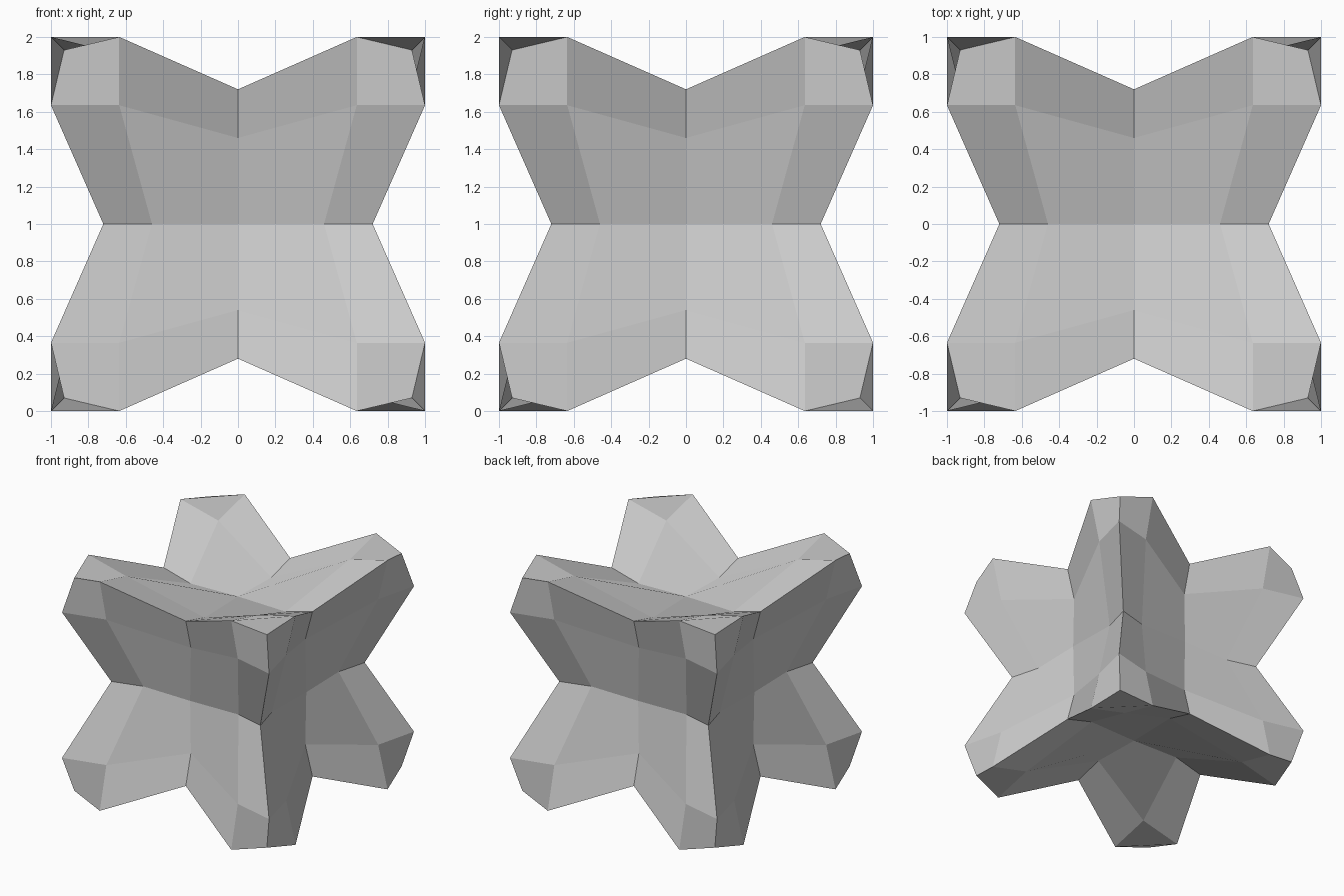
import bpy, bmesh
from math import copysign

if "Cube" in bpy.data.objects:
    bpy.data.objects.remove(bpy.data.objects["Cube"])

# Grid points of a 4x4-per-side cube (largest, middle, smallest coordinate)
# mapped to the eight-armed star; all other points follow by symmetry.
SHAPE = {
    (2, 2, 2): (0.93, 0.93, 0.93),    # arm tip
    (2, 2, 1): (1.00, 1.00, 0.635),   # arm end corners
    (2, 1, 1): (0.91, 0.635, 0.635),  # arm root on each side
    (2, 2, 0): (0.72, 0.72, 0.0),     # notch between two arms
    (2, 1, 0): (0.65, 0.46, 0.0),     # valley beside the notch
    (2, 0, 0): (0.66, 0.0, 0.0),      # dished side centre
}

# Subdivided cube
bm = bmesh.new()
bmesh.ops.create_cube(bm, size=4)
bmesh.ops.subdivide_edges(bm, edges=bm.edges[:], cuts=3, use_grid_fill=True)

# Pull every vertex into the star shape, then stand it on the floor
for v in bm.verts:
    levels = [round(abs(c)) for c in v.co]
    key = tuple(sorted(levels, reverse=True))
    size = dict(zip(key, SHAPE[key]))
    v.co = [copysign(size[n], c) for n, c in zip(levels, v.co)]
    v.co.z += 1.0

bmesh.ops.recalc_face_normals(bm, faces=bm.faces[:])
mesh = bpy.data.meshes.new("eight_armed_star")
bm.to_mesh(mesh)
bm.free()
star = bpy.data.objects.new("eight_armed_star", mesh)
bpy.context.collection.objects.link(star)
